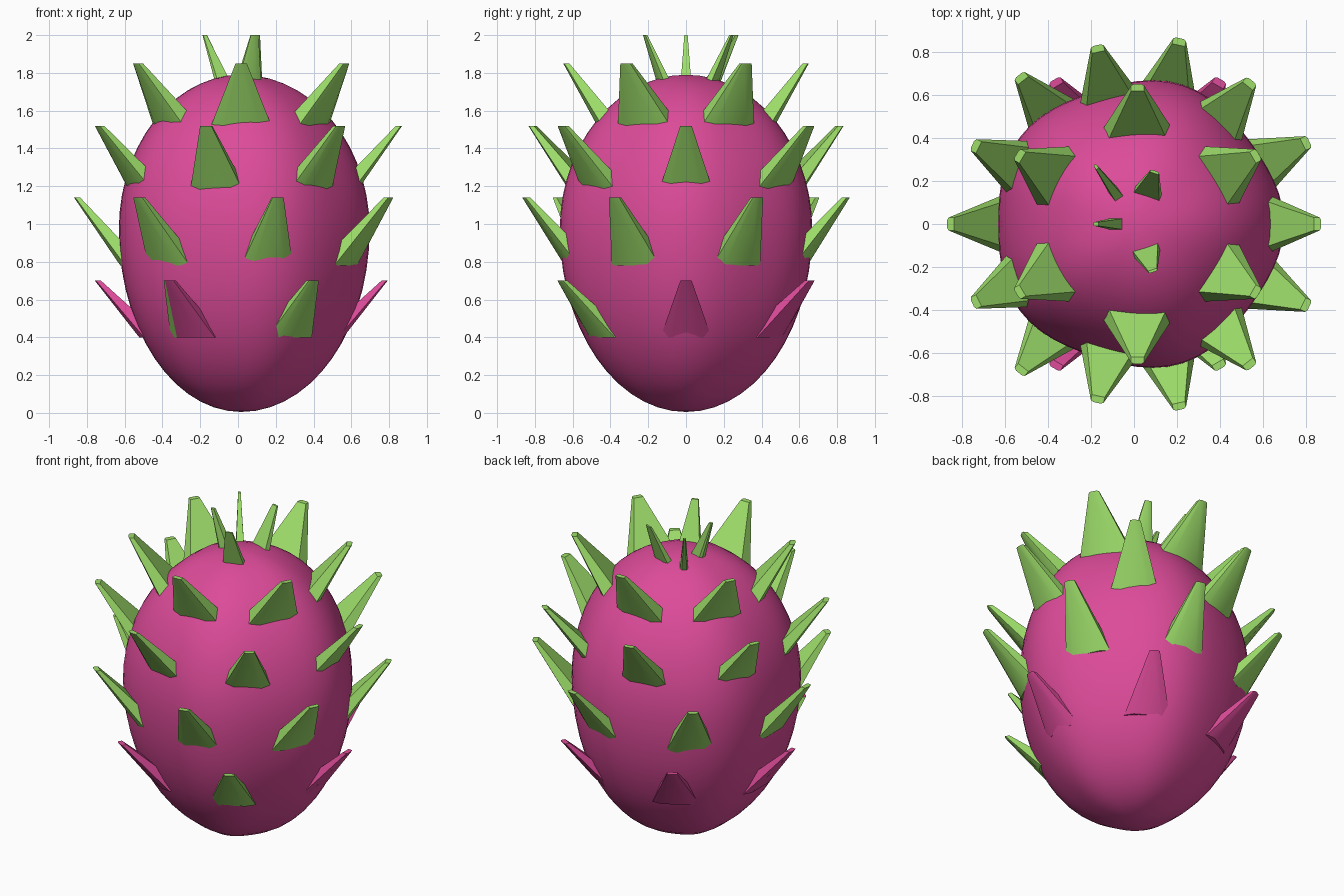
import bpy, bmesh
from math import cos, sin, pi, radians, sqrt

cube = bpy.data.objects.get("Cube")
if cube:
    bpy.data.objects.remove(cube)

AXIS_X = 0.017


def material(name, rgb):
    mat = bpy.data.materials.new(name)
    mat.use_nodes = True
    color = (*rgb, 1.0)
    mat.diffuse_color = color
    mat.node_tree.nodes["Principled BSDF"].inputs["Base Color"].default_value = color
    return mat


PINK = material("pink skin", (0.72, 0.07, 0.32))
GREEN = material("green scale", (0.34, 0.73, 0.145))


def make_object(name, bm, mats, angle):
    bmesh.ops.recalc_face_normals(bm, faces=bm.faces)
    mesh = bpy.data.meshes.new(name)
    bm.to_mesh(mesh)
    bm.free()
    for mat in mats:
        mesh.materials.append(mat)
    obj = bpy.data.objects.new(name, mesh)
    bpy.context.collection.objects.link(obj)
    bpy.ops.object.select_all(action="DESELECT")
    obj.select_set(True)
    bpy.context.view_layer.objects.active = obj
    bpy.ops.object.shade_smooth_by_angle(angle=radians(angle))
    return obj


def bridge(bm, low, high):
    n = len(low)
    return [bm.faces.new((low[i], low[(i + 1) % n], high[(i + 1) % n], high[i]))
            for i in range(n)]


# Egg-shaped fruit body with five faint lobes
def fruit_body(rings=28, sides=60):
    bm = bmesh.new()
    loops = []
    for k in range(1, rings):
        t = -pi / 2 + pi * k / rings
        z = 0.97 + sin(t) * (0.82 if t > 0 else 0.965)
        loop = []
        for i in range(sides):
            a = 2 * pi * i / sides
            r = cos(t) * (0.664 + 0.016 * cos(5 * a))
            loop.append(bm.verts.new((AXIS_X + r * cos(a), r * sin(a), z)))
        loops.append(loop)
    for low, high in zip(loops, loops[1:]):
        bridge(bm, low, high)
    for loop, z in ((loops[0], 0.005), (loops[-1], 1.79)):
        pole = bm.verts.new((AXIS_X, 0, z))
        for i in range(sides):
            bm.faces.new((loop[i], loop[(i + 1) % sides], pole))
    make_object("fruit_body", bm, [PINK], 60)


# Tapered scale: bevelled section at the base, small blunt tip leaning outwards
def scale(name, angle, base, tip, half_width, depth, mats, mixed=False):
    a = radians(angle)
    bm = bmesh.new()

    def section(radius, z, w, d):
        outline = ((-w, -d), (w, -d), (w, -0.2 * d), (0.6 * w, 0),
                   (-0.6 * w, 0), (-w, -0.2 * d))
        return [bm.verts.new((AXIS_X + (radius + r) * cos(a) - s * sin(a),
                              (radius + r) * sin(a) + s * cos(a), z))
                for s, r in outline]

    low = section(*base, half_width, depth)
    high = section(*tip, min(0.03, half_width * 0.3), depth * 0.25)
    sides = bridge(bm, low, high)
    bm.faces.new(low)
    bm.faces.new(high)
    if mixed:
        for face in sides[4:]:
            face.material_index = 1
    make_object(name, bm, mats, 25)


fruit_body()

# Rings of scales: name, count, first angle, base (radius, z), tip (radius, z), half width
RINGS = (
    ("lower_scale", 6, 0, (0.54, 0.40), (0.775, 0.70), 0.135),
    ("middle_scale", 7, 180, (0.64, 0.78), (0.885, 1.14), 0.14),
    ("upper_scale", 7, 0, (0.61, 1.17), (0.852, 1.52), 0.145),
    ("shoulder_scale", 6, 30, (0.47, 1.52), (0.65, 1.85), 0.16),
)
for name, count, start, base, tip, width in RINGS:
    for i in range(count):
        angle = start + 360 * i / count
        mats, mixed = [GREEN], False
        if name == "lower_scale" and i != 5:
            mats, mixed = [PINK, GREEN], i == 4
        scale(f"{name}_{i + 1}", angle, base, tip, width, 0.13, mats, mixed)

# Small crown scales: angle, base radius, tip radius, half width, depth
CROWN = (
    (72, 0.16, 0.26, 0.07, 0.05),
    (288, 0.14, 0.235, 0.07, 0.05),
    (126, 0.20, 0.34, 0.025, 0.09),
    (180, 0.13, 0.205, 0.03, 0.09),
)
for i, (angle, r0, r1, width, depth) in enumerate(CROWN):
    scale(f"crown_scale_{i + 1}", angle, (r0, 1.72), (r1, 2.0), width, depth, [GREEN])
